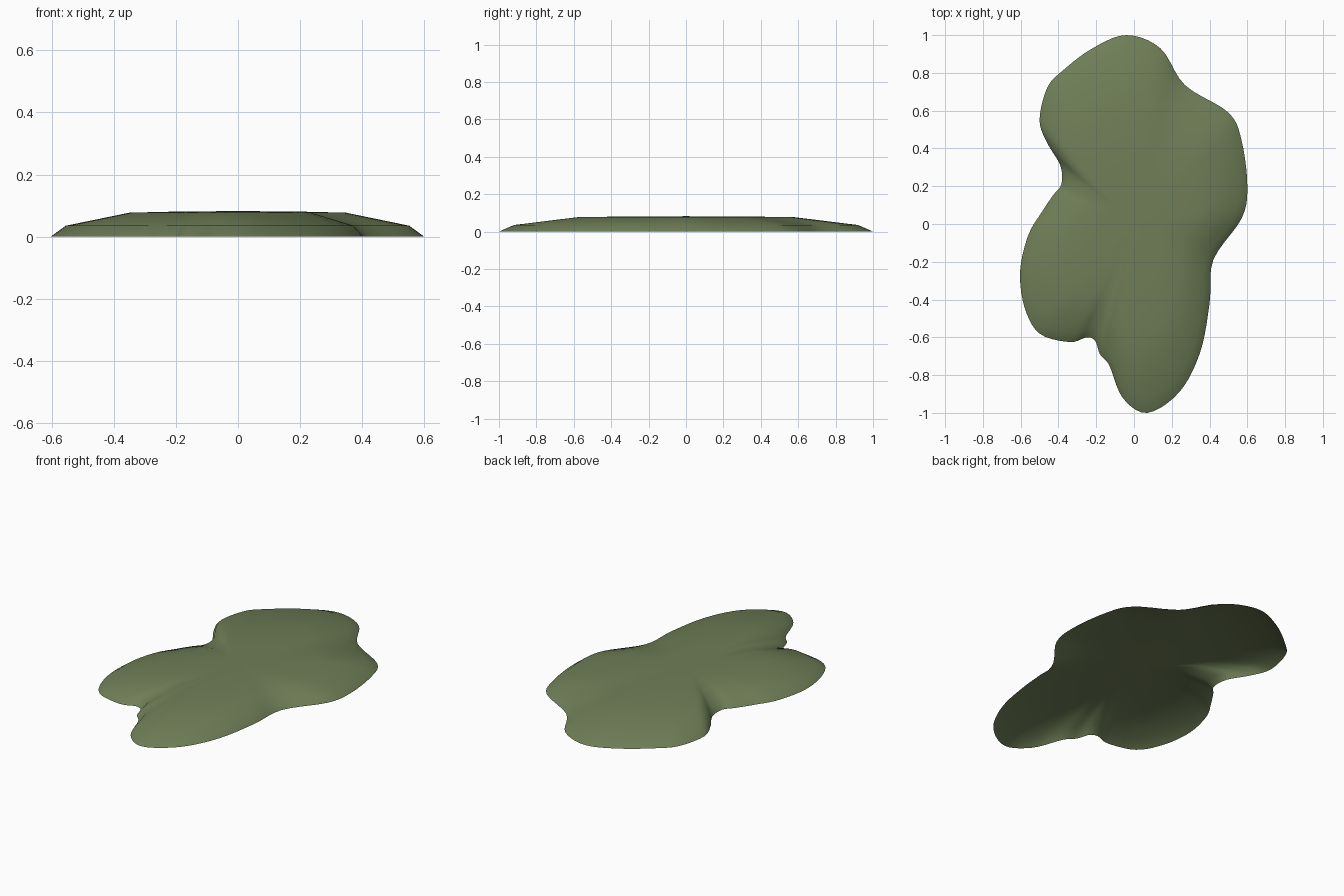
import bpy, bmesh
from mathutils import Vector

if "Cube" in bpy.data.objects:
    bpy.data.objects.remove(bpy.data.objects["Cube"])

# Footprint of the puddle-like pad, clockwise from the back
outline = [(-0.04, 1.0), (0.14, 0.93), (0.27, 0.735), (0.5, 0.59), (0.57, 0.44),
           (0.6, 0.2), (0.57, 0.03), (0.42, -0.19), (0.40, -0.42), (0.35, -0.68),
           (0.24, -0.89), (0.07, -1.0), (-0.06, -0.92), (-0.13, -0.75), (-0.18, -0.69),
           (-0.205, -0.62), (-0.25, -0.6), (-0.34, -0.625), (-0.5, -0.58), (-0.58, -0.44),
           (-0.603, -0.25), (-0.56, -0.06), (-0.49, 0.06), (-0.43, 0.15), (-0.385, 0.21),
           (-0.39, 0.31), (-0.46, 0.43), (-0.5, 0.55), (-0.46, 0.72), (-0.38, 0.81),
           (-0.22, 0.93)]
# Dome rings: (scale of the footprint, height)
rings = [(1.0, 0.0), (0.92, 0.035), (0.58, 0.077), (0.3, 0.081)]
TOP = 0.082


def smooth_loop(points, steps):
    """Closed Catmull-Rom curve through the points."""
    p = [Vector(q) for q in points]
    n, out = len(p), []
    for i in range(n):
        a, b, c, d = p[i - 1], p[i], p[(i + 1) % n], p[(i + 2) % n]
        for s in range(steps):
            t = s / steps
            out.append(0.5 * (2 * b + (c - a) * t + (2 * a - 5 * b + 4 * c - d) * t ** 2
                              + (3 * b - a - 3 * c + d) * t ** 3))
    return out


# Low dome, open underneath
loop = smooth_loop(outline, 5)
n = len(loop)
bm = bmesh.new()
grid = [[bm.verts.new((q.x * s, q.y * s, z)) for q in loop] for s, z in rings]
centre = bm.verts.new((0, 0, TOP))
for lower, upper in zip(grid, grid[1:]):
    for i in range(n):
        j = (i + 1) % n
        bm.faces.new((lower[j], lower[i], upper[i], upper[j]))
for i in range(n):
    bm.faces.new((grid[-1][(i + 1) % n], grid[-1][i], centre))
for f in bm.faces:
    f.smooth = True

mesh = bpy.data.meshes.new("ground_patch")
bm.to_mesh(mesh)
bm.free()
patch = bpy.data.objects.new("ground_patch", mesh)
bpy.context.collection.objects.link(patch)

# Moss green
moss = bpy.data.materials.new("moss_green")
moss.diffuse_color = (0.16, 0.21, 0.095, 1)
moss.use_nodes = True
moss.node_tree.nodes["Principled BSDF"].inputs["Base Color"].default_value = moss.diffuse_color
mesh.materials.append(moss)
